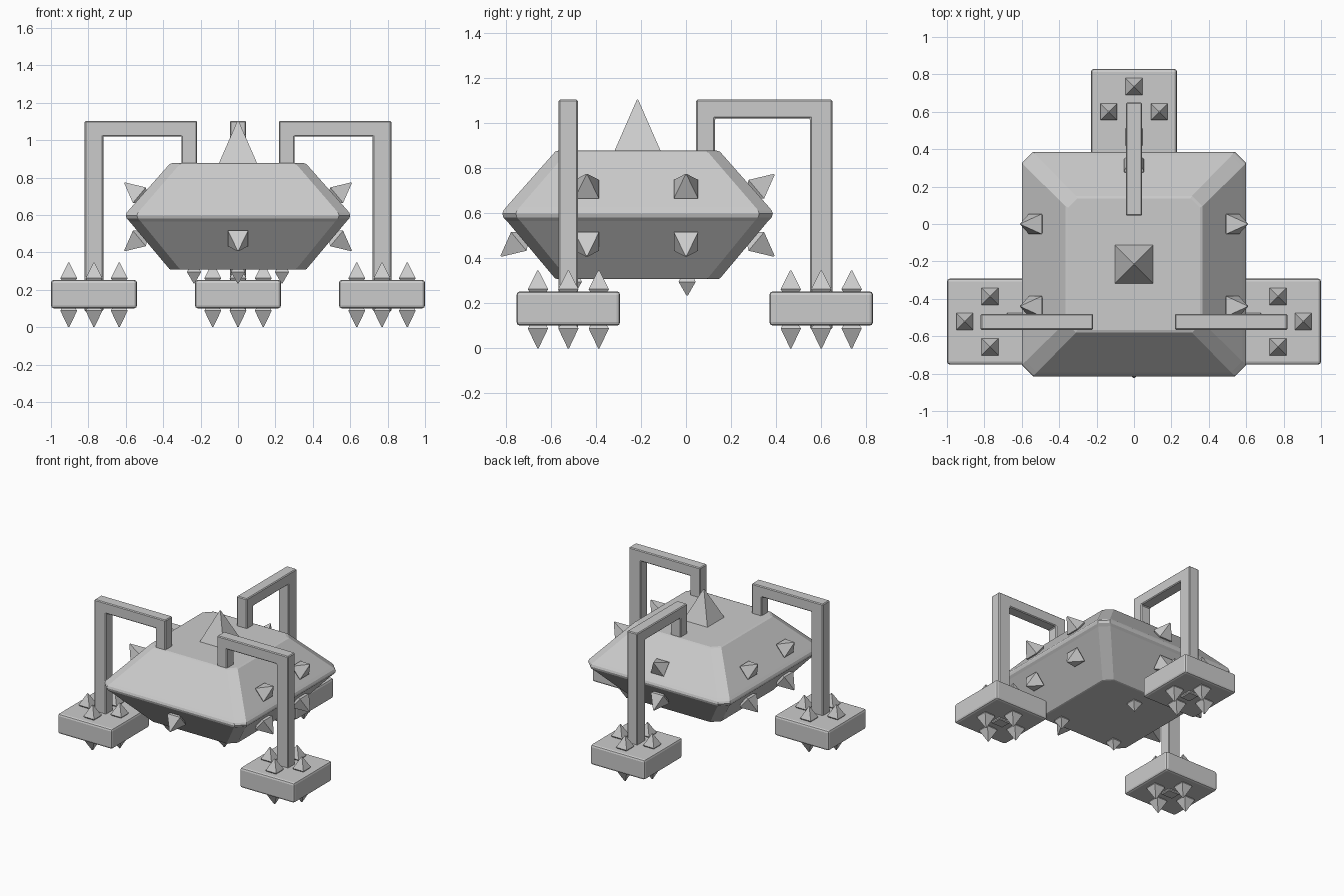
import bpy, bmesh, math
from mathutils import Vector, Matrix

if "Cube" in bpy.data.objects:
    bpy.data.objects.remove(bpy.data.objects["Cube"])

grey = bpy.data.materials.new("light_grey_metal")
grey.diffuse_color = (0.6, 0.6, 0.6, 1)
grey.use_nodes = True
grey.node_tree.nodes["Principled BSDF"].inputs["Base Color"].default_value = grey.diffuse_color
CY = -0.215  # body centre in y


def finish(name, bm, bevel=0, segments=2):
    bmesh.ops.recalc_face_normals(bm, faces=bm.faces)
    me = bpy.data.meshes.new(name)
    bm.to_mesh(me)
    bm.free()
    me.materials.append(grey)
    ob = bpy.data.objects.new(name, me)
    bpy.context.collection.objects.link(ob)
    if bevel:
        m = ob.modifiers.new("bevel", 'BEVEL')
        m.width, m.segments, m.limit_method = bevel, segments, 'ANGLE'
        m.angle_limit = math.radians(30)
    return ob


def loft(bm, rings):
    loops = [[bm.verts.new(p) for p in r] for r in rings]
    n = len(loops[0])
    for a, b in zip(loops, loops[1:]):
        for i in range(n):
            j = (i + 1) % n
            bm.faces.new((a[i], a[j], b[j], b[i]))
    bm.faces.new(loops[0][::-1])
    bm.faces.new(loops[-1])


def ring(h, c, z):
    # square with cut corners
    pts = [(h, -h + c), (h, h - c), (h - c, h), (-h + c, h),
           (-h, h - c), (-h, -h + c), (-h + c, -h), (h - c, -h)]
    return [(x, y + CY, z) for x, y in pts]


def spike(name, base, normal, half, length):
    # four-sided spike whose foot narrows slightly into the surface
    n = Vector(normal).normalized()
    t = Vector((0, 0, 1)).cross(n)
    t = t.normalized() if t.length > 0.01 else Vector((1, 0, 0))
    u = n.cross(t)
    b = Vector(base)

    def square(s, d):
        return [b + t * i * s + u * j * s + n * d
                for i, j in ((-1, -1), (1, -1), (1, 1), (-1, 1))]
    bm = bmesh.new()
    loft(bm, [square(half * 0.55, -0.02), square(half, 0.012), square(0.003, length)])
    finish(name, bm)


def box(name, lo, hi, bevel):
    bm = bmesh.new()
    bmesh.ops.create_cube(bm, size=1)
    lo, hi = Vector(lo), Vector(hi)
    for v in bm.verts:
        v.co = (lo + hi) / 2 + Vector(a * b for a, b in zip(v.co, hi - lo))
    finish(name, bm, bevel)


def leg(name, inner, outer, place):
    # hooked leg profile (distance along, height), extruded sideways
    i0, i1 = inner
    o0, o1 = outer
    prof = [(i0, 0.8), (i0, 1.103), (o1, 1.103), (o1, 0.085),
            (o0, 0.085), (o0, 1.02), (i1, 1.02), (i1, 0.8)]
    bm = bmesh.new()
    a = [bm.verts.new(place(d, -0.043, z)) for d, z in prof]
    b = [bm.verts.new(place(d, 0.043, z)) for d, z in prof]
    for i in range(8):
        j = (i + 1) % 8
        bm.faces.new((a[i], a[j], b[j], b[i]))
    bm.faces.new(a)
    bm.faces.new(b)
    finish(name, bm, 0.006, 1)


# body: two frustums meeting at a softened belt
bm = bmesh.new()
loft(bm, [ring(0.355, 0.05, 0.307), ring(0.366, 0.055, 0.31), ring(0.58, 0.06, 0.565),
          ring(0.595, 0.06, 0.58), ring(0.6, 0.06, 0.597), ring(0.595, 0.06, 0.612),
          ring(0.58, 0.06, 0.63), ring(0.366, 0.055, 0.872), ring(0.352, 0.05, 0.877)])
finish("body", bm)

# large top spike
bm = bmesh.new()
loft(bm, [[(i * s, CY + j * s, z) for i, j in ((-1, -1), (1, -1), (1, 1), (-1, 1))]
          for s, z in ((0.105, 0.87), (0.003, 1.103))])
finish("top_spike", bm)

# legs
leg("back_leg", (0.045, 0.128), (0.55, 0.65), lambda d, w, z: (w, d, z))
for s, side in ((-1, "left"), (1, "right")):
    leg(side + "_leg", (0.218, 0.302), (0.72, 0.82), lambda d, w, z: (s * d, w - 0.523, z))

# spiked feet
for name, x, y in (("left_foot", -0.77, -0.522), ("right_foot", 0.77, -0.522),
                   ("back_foot", 0, 0.6)):
    box(name, (x - 0.23, y - 0.23, 0.1), (x + 0.23, y + 0.23, 0.253), 0.016)
    for dx, dy in ((0.135, 0), (-0.135, 0), (0, 0.135), (0, -0.135)):
        spike(name + "_upper_spike", (x + dx, y + dy, 0.25), (0, 0, 1), 0.045, 0.095)
        spike(name + "_lower_spike", (x + dx, y + dy, 0.1), (0, 0, -1), 0.045, 0.1)

# body spikes standing square to the sloping sides
for up in (1, -1):
    z = 0.698 if up > 0 else 0.482
    for s in (-1, 1):
        for y in (-0.44, 0.0):
            spike("side_spike", (s * 0.518, y, z), (s * 0.77, 0, up * 0.64), 0.054, 0.115)
    spike("back_spike", (0, CY + 0.518, z), (0, 0.77, up * 0.64), 0.054, 0.115)
spike("front_spike", (0, CY - 0.518, 0.482), (0, -0.77, -0.64), 0.054, 0.115)

# small spikes under the body
for x, y in ((0.235, -0.5), (-0.235, -0.5), (0, 0.005)):
    spike("belly_spike", (x, y, 0.307), (0, 0, -1), 0.038, 0.073)
